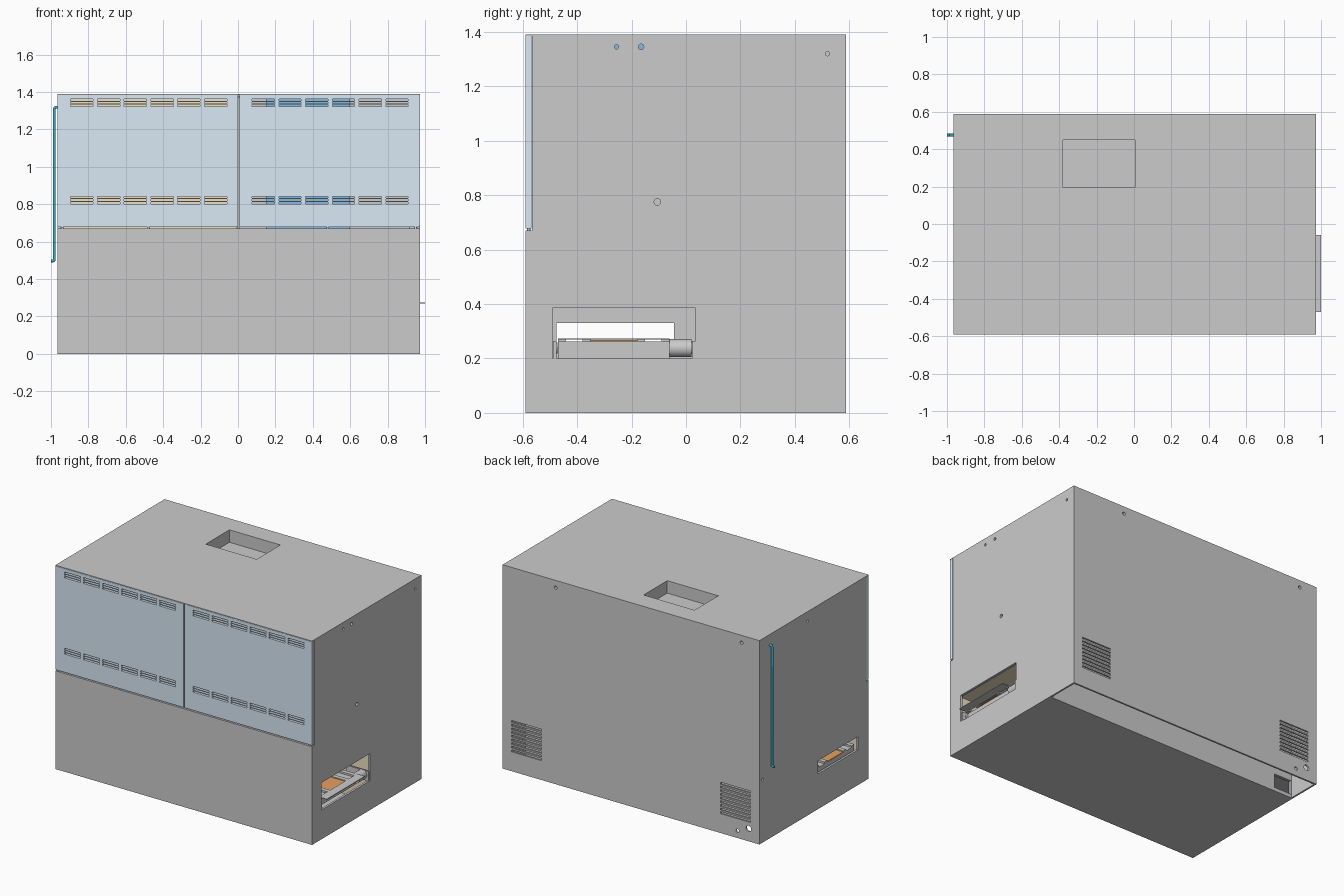
import bpy, bmesh
from math import radians
from mathutils import Matrix, Vector

if "Cube" in bpy.data.objects:
    bpy.data.objects.remove(bpy.data.objects["Cube"])


def material(name, rgb):
    m = bpy.data.materials.new(name)
    m.diffuse_color = (*rgb, 1)
    m.use_nodes = True
    m.node_tree.nodes["Principled BSDF"].inputs["Base Color"].default_value = m.diffuse_color
    return m


DOOR = material("door_blue", (0.70, 0.82, 0.92))
BLUE = material("unit_blue", (0.25, 0.50, 0.75))
HOSE = material("hose_blue", (0.03, 0.45, 0.68))
BEIGE = material("liner_beige", (0.85, 0.76, 0.55))
ORANGE = material("orange", (0.80, 0.35, 0.12))
DARK = material("dark", (0.12, 0.12, 0.13))


def add_box(bm, lo, hi):
    lo, hi = Vector(lo), Vector(hi)
    m = Matrix.Translation((lo + hi) / 2) @ Matrix.Diagonal((*(hi - lo), 1))
    bmesh.ops.create_cube(bm, size=1, matrix=m)


def add_cyl(bm, centre, axis, r, length, n=24):
    rot = Vector((0, 0, 1)).rotation_difference(Vector(axis)).to_matrix().to_4x4()
    bmesh.ops.create_cone(bm, cap_ends=True, segments=n, radius1=r, radius2=r,
                          depth=length, matrix=Matrix.Translation(centre) @ rot)


def build(name, boxes=(), cyls=(), mat=None):
    bm = bmesh.new()
    for b in boxes:
        add_box(bm, *b)
    for c in cyls:
        add_cyl(bm, *c)
    me = bpy.data.meshes.new(name)
    bm.to_mesh(me)
    bm.free()
    ob = bpy.data.objects.new(name, me)
    bpy.context.collection.objects.link(ob)
    if mat:
        me.materials.append(mat)
    if cyls:
        for p in me.polygons:
            p.use_smooth = len(p.vertices) == 4 and not boxes
        me.set_sharp_from_angle(angle=radians(35))
    return ob


def bake(ob):
    dg = bpy.context.evaluated_depsgraph_get()
    return bpy.data.meshes.new_from_object(ob.evaluated_get(dg))


def cut(ob, boxes=(), cyls=()):
    cutter = build("cutter", boxes, cyls)
    cutter.hide_render = True
    mod = ob.modifiers.new("cut", 'BOOLEAN')
    mod.operation, mod.solver, mod.object = 'DIFFERENCE', 'EXACT', cutter
    me = bake(ob)
    ob.modifiers.clear()
    ob.data = me
    bpy.data.objects.remove(cutter)


X0, X1, Y0, Y1, H = -0.965, 0.972, -0.59, 0.587, 1.39

# Cabinet shell with main chamber, door bay, rear duct and top recess
cab = build("cabinet", [((X0, Y0, 0), (X1, Y1, H))])
cut(cab, [((X0 + .015, -0.575, 0.015), (X1 - .015, 0.17, 1.375))])
cut(cab, [((-1.1, -0.7, 0.67), (1.1, -0.565, 1.385))])
cut(cab, [((X0 + .012, 0.36, -0.1), (X1 - .012, Y1 - .012, 1.22)),
          ((-0.38, 0.195, 1.305), (0.005, 0.45, 1.5))])

# Conveyor openings: large on the right, small on the left
cut(cab, [((0.9, -0.49, 0.20), (1.1, 0.035, 0.385)),
          ((-1.1, -0.475, 0.24), (-0.9, -0.045, 0.33))])

# Back ventilation slots
slots = []
for a, b in ((0.68, 0.904), (-0.897, -0.673)):
    for i in range(9):
        z = 0.132 + i * 0.025
        slots.append(((a, 0.55, z), (b, 0.7, z + 0.014)))
cut(cab, slots)

# Small round ports on the back and both sides, socket pocket in the duct
ports = [((x, 0.587, z), (0, 1, 0), r, 0.06) for x, z, r in
         ((0.572, 1.34, .011), (-0.83, 1.34, .011), (-0.883, 0.087, .02), (-0.80, 0.05, .012))]
ports += [((X1, y, z), (1, 0, 0), r, 0.06) for y, z, r in
          ((-0.255, 1.345, .008), (-0.165, 1.345, .01), (-0.105, 0.775, .012), (0.52, 1.32, .008))]
ports += [((X0, y, z), (1, 0, 0), .009, 0.06) for y, z in ((0.067, 1.324), (0.553, 0.43))]
cut(cab, cyls=ports)
cut(cab, [((-0.95, 0.3, 0.025), (-0.82, 0.4, 0.12))])
build("power_socket", [((-0.945, 0.30, 0.03), (-0.825, 0.35, 0.115))], mat=DARK)

# Two louvred doors
for name, a, b, start in (("left_door", X0, 0.001, -0.895), ("right_door", 0.009, X1, 0.075)):
    door = build(name, [((a, Y0, 0.678), (b, -0.567, 1.384))], mat=DOOR)
    louvres = []
    for g in range(6):
        x = start + g * 0.143
        for base in (1.322, 0.802):
            for k in range(3):
                z = base + k * 0.015
                louvres.append(((x, -0.65, z), (x + 0.12, -0.5, z + 0.010)))
    cut(door, louvres)

# Door hinge pins in the seam
build("hinge_pins", cyls=[((x, -0.578, 0.674), (0, 0, 1), .006, 0.012, 12)
                          for x in (-0.94, -0.48, 0.48, 0.95)])

# Interior: deck, liner behind the left door, process unit behind the right
build("deck", [((-0.945, -0.56, 0.64), (0.95, 0.165, 0.66))])
build("left_liner", [((-0.945, -0.45, 0.665), (-0.005, -0.43, 1.37))], mat=BEIGE)
build("centre_wall", [((-0.004, -0.55, 0.665), (0.012, 0.16, 1.37))])
build("process_unit", [((0.15, -0.46, 0.665), (0.60, 0.12, 1.37))], mat=BLUE)
build("unit_cover", [((0.60, -0.40, 0.665), (0.92, 0.10, 1.30))])

# Conveyor tunnel lining
build("tunnel_lining", [((0.45, -0.52, 0.39), (0.95, 0.07, 0.40)),
                        ((-0.945, 0.05, 0.05), (0.95, 0.06, 0.388)),
                        ((-0.945, -0.52, 0.05), (0.95, -0.51, 0.388))], mat=BEIGE)
build("tunnel_ceiling", [((-0.945, -0.50, 0.39), (0.45, 0.045, 0.40))], mat=ORANGE)

# Conveyor: bed, belts, exit plate, brackets, drive motor
build("conveyor_bed", [((-0.94, -0.47, 0.20), (0.93, -0.06, 0.262))])
build("conveyor_belt", [((-0.94, -0.36, 0.263), (0.94, -0.17, 0.267))], mat=ORANGE)
build("conveyor_rails", [((-0.94, y, 0.262), (0.95, y + 0.03, 0.274))
                         for y in (-0.47, -0.38, -0.18, -0.09)])
build("exit_plate", [((0.94, -0.47, 0.269), (0.999, -0.06, 0.274))])
build("side_brackets", [((0.80, y, 0.20), (0.968, y + 0.012, 0.265)) for y in (-0.488, 0.022)])
build("drive_motor", cyls=[((0.925, -0.02, 0.238), (0, 1, 0), .033, 0.08, 32),
                           ((0.925, 0.025, 0.238), (0, 1, 0), .022, 0.014, 24),
                           ((0.925, -0.48, 0.238), (0, 1, 0), .02, 0.014, 24)])

# Blue drain hose down the left side
cu = bpy.data.curves.new("hose_path", 'CURVE')
cu.dimensions, cu.bevel_depth, cu.bevel_resolution, cu.use_fill_caps = '3D', 0.008, 3, True
path = [(-0.955, 1.318), (-0.974, 1.318), (-0.980, 1.315), (-0.982, 1.308),
        (-0.982, 0.506), (-0.984, 0.499), (-0.990, 0.496), (-1.0, 0.496)]
sp = cu.splines.new('POLY')
sp.points.add(len(path) - 1)
for p, (x, z) in zip(sp.points, path):
    p.co = (x, 0.475, z, 1)
tmp = bpy.data.objects.new("hose_curve", cu)
bpy.context.collection.objects.link(tmp)
me = bake(tmp)
bpy.data.objects.remove(tmp)
me.materials.clear()
me.materials.append(HOSE)
bpy.context.collection.objects.link(bpy.data.objects.new("drain_hose", me))
